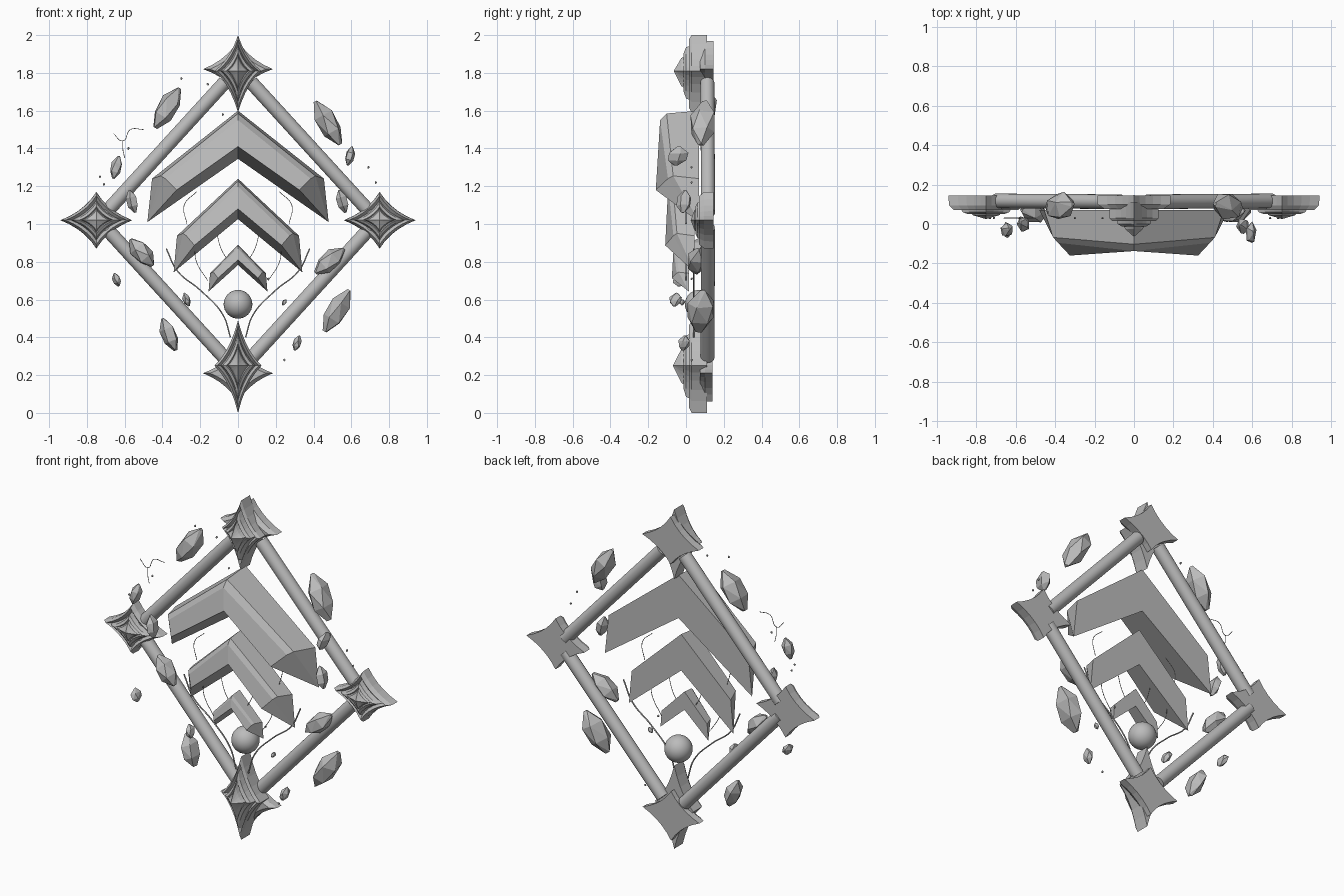
import bpy, bmesh, math, random
from mathutils import Vector

if "Cube" in bpy.data.objects:
    bpy.data.objects.remove(bpy.data.objects["Cube"])
random.seed(4)

GREY = (0.5, 0.5, 0.5, 1)
stone = bpy.data.materials.new("stone_grey")
stone.use_nodes = True
stone.diffuse_color = GREY
stone.node_tree.nodes["Principled BSDF"].inputs["Base Color"].default_value = GREY


def finish(name, bm):
    bmesh.ops.recalc_face_normals(bm, faces=bm.faces)
    mesh = bpy.data.meshes.new(name)
    bm.to_mesh(mesh)
    bm.free()
    obj = bpy.data.objects.new(name, mesh)
    bpy.context.collection.objects.link(obj)
    mesh.materials.append(stone)
    return obj


def smooth(obj):
    bpy.ops.object.select_all(action='DESELECT')
    obj.select_set(True)
    bpy.context.view_layer.objects.active = obj
    bpy.ops.object.shade_smooth_by_angle(angle=math.radians(40))


# Four-pointed concave star, lofted through tiers of (scale, y)
def star(name, cx, cz, rx, up, down, tiers, tip=None, pinch=0.33):
    pts = [(rx, 0), (0, up), (-rx, 0), (0, -down)]
    outline = []
    for i, a in enumerate(pts):
        b = pts[(i + 1) % 4]
        mid = ((a[0] + b[0]) * pinch, (a[1] + b[1]) * pinch)
        for k in range(5):
            t = k / 5
            outline.append([(1 - t) ** 2 * a[j] + 2 * t * (1 - t) * mid[j] + t * t * b[j]
                            for j in (0, 1)])
    bm = bmesh.new()
    rings = [[bm.verts.new((cx + x * s, y, cz + z * s)) for x, z in outline] for s, y in tiers]
    n = len(outline)
    bm.faces.new(rings[0])
    for r0, r1 in zip(rings, rings[1:]):
        for i in range(n):
            bm.faces.new((r0[i], r0[(i + 1) % n], r1[(i + 1) % n], r1[i]))
    if tip is None:
        bm.faces.new(rings[-1])
    else:
        apex = bm.verts.new((cx, tip, cz))
        for i in range(n):
            bm.faces.new((rings[-1][i], rings[-1][(i + 1) % n], apex))
    return finish(name, bm)


# Corner ornaments
side_tiers = [(1, 0.145), (0.99, 0.095), (0.86, 0.07), (0.7, 0.085),
              (0.62, 0.06), (0.48, 0.05), (0.42, 0.06), (0.36, 0.045)]
for side, s in (("left", 1), ("right", -1)):
    star(side + "_corner_star", s * 0.75, 1.02, 0.19, 0.15, 0.15, side_tiers, 0.025)

end_tiers = [(1, 0.11), (1, 0.03), (0.88, 0.015), (0.74, 0.04),
             (0.66, 0.0), (0.5, -0.012), (0.44, 0.0), (0.36, -0.025)]
star("top_corner_star", 0, 1.81, 0.125, 0.19, 0.22, end_tiers, -0.065)
star("top_star_wings", 0, 1.82, 0.185, 0.15, 0.13, [(1, 0.145), (1, 0.1), (0.8, 0.075)])
star("bottom_corner_star", 0, 0.25, 0.125, 0.24, 0.25, end_tiers, -0.07)
star("bottom_star_wings", 0, 0.21, 0.185, 0.14, 0.15, [(1, 0.14), (1, 0.1), (0.8, 0.075)])


# Frame tubes
def tube(name, a, b, r):
    a, b = Vector(a), Vector(b)
    bm = bmesh.new()
    bmesh.ops.create_cone(bm, cap_ends=True, segments=24, radius1=r, radius2=r, depth=(b - a).length)
    rot = (b - a).to_track_quat('Z', 'Y').to_matrix().to_4x4()
    rot.translation = (a + b) / 2
    bmesh.ops.transform(bm, matrix=rot, verts=bm.verts)
    smooth(finish(name, bm))


for side, s in (("left", 1), ("right", -1)):
    tube(side + "_upper_tube", (s * 0.07, 0.113, 1.75), (s * 0.70, 0.117, 1.06), 0.037)
    tube(side + "_lower_tube", (s * 0.07, 0.113, 0.29), (s * 0.70, 0.117, 0.98), 0.037)


# Bevelled chevrons: five-sided section at the apex, pinched section at each end
def chevron(name, top, sx, sz, back, front):
    apex = [(0, 0, 0), (0, 0.75, -0.015), (0, 0.9, -0.05), (0, 0.88, -0.19), (0, 0, -0.255)]
    end = [(0.455, 0, -0.36), (0.41, 0.6, -0.345), (0.385, 0.72, -0.36),
           (0.325, 1, -0.42), (0.48, 0, -0.59)]
    bm = bmesh.new()

    def ring(points, s):
        return [bm.verts.new((s * x * sx, back + (front - back) * y, top + z * sz))
                for x, y, z in points]
    mid = ring(apex, 1)
    for s in (1, -1):
        r = ring(end, s)
        for i in range(5):
            bm.faces.new((mid[i], mid[(i + 1) % 5], r[(i + 1) % 5], r[i]))
        # faceted arm end
        bm.faces.new((r[0], r[1], r[4]))
        bm.faces.new((r[1], r[2], r[4]))
        bm.faces.new((r[2], r[3], r[4]))
    finish(name, bm)


chevron("large_chevron", 1.6, 1.0, 1.0, 0.07, -0.16)
chevron("middle_chevron", 1.24, 0.71, 0.84, 0.045, -0.11)
chevron("small_chevron", 0.89, 0.325, 0.42, 0.015, -0.075)

# Floating orb
bm = bmesh.new()
bmesh.ops.create_uvsphere(bm, u_segments=32, v_segments=16, radius=0.076)
bmesh.ops.translate(bm, vec=(0, 0.07, 0.575), verts=bm.verts)
smooth(finish("orb", bm))


# Faceted crystal shards between two tips, hulled from jittered rings
def shard(name, a, b, y, width, depth):
    a, b = Vector((a[0], y - depth * 0.15, a[1])), Vector((b[0], y + depth * 0.15, b[1]))
    axis = b - a
    side = Vector((axis.z, 0, -axis.x)).normalized()
    bm = bmesh.new()
    for t, r in ((0.0, 0.25), (0.3, 0.95), (0.68, 1.0), (1.0, 0.2)):
        turn = random.uniform(0, 1)
        for k in range(5 if 0 < t < 1 else 3):
            ang = turn + k * math.tau / (5 if 0 < t < 1 else 3)
            bm.verts.new(a + axis * t + side * math.cos(ang) * r * width
                         + Vector((0, math.sin(ang) * r * depth, 0)))
    hull = bmesh.ops.convex_hull(bm, input=bm.verts)
    loose = [g for g in hull["geom_interior"] if isinstance(g, bmesh.types.BMVert)]
    bmesh.ops.delete(bm, geom=loose, context='VERTS')
    bmesh.ops.dissolve_limit(bm, angle_limit=math.radians(8), verts=bm.verts, edges=bm.edges)
    finish(name, bm)


shards = [
    ((-0.44, 1.51), (-0.31, 1.72), 0.09, 0.055, 0.07),
    ((0.54, 1.42), (0.41, 1.65), 0.09, 0.055, 0.07),
    ((-0.66, 1.24), (-0.63, 1.36), -0.03, 0.03, 0.035),
    ((0.58, 1.31), (0.605, 1.41), -0.045, 0.025, 0.055),
    ((0.57, 1.06), (0.535, 1.18), -0.01, 0.03, 0.04),
    ((-0.545, 1.06), (-0.575, 1.18), 0.0, 0.03, 0.04),
    ((-0.45, 0.78), (-0.57, 0.92), 0.06, 0.05, 0.055),
    ((0.41, 0.74), (0.56, 0.87), 0.06, 0.05, 0.055),
    ((-0.63, 0.67), (-0.655, 0.74), -0.03, 0.022, 0.04),
    ((0.46, 0.43), (0.59, 0.65), 0.08, 0.055, 0.075),
    ((-0.33, 0.33), (-0.40, 0.50), 0.08, 0.042, 0.06),
    ((-0.26, 0.565), (-0.285, 0.635), -0.055, 0.02, 0.035),
    ((0.235, 0.57), (0.255, 0.6), -0.02, 0.012, 0.015),
    ((0.30, 0.33), (0.325, 0.41), -0.01, 0.022, 0.032),
]
for i, spec in enumerate(shards):
    shard(f"crystal_shard_{i + 1}", *spec)

# Tiny drifting chips
chips = [(-0.16, 1.74), (-0.08, 1.58), (-0.30, 1.77), (-0.58, 1.40), (-0.73, 1.25),
         (-0.71, 1.21), (0.69, 1.30), (0.73, 1.22), (0.245, 0.28), (0.16, 0.71)]
for i, (x, z) in enumerate(chips):
    shard(f"chip_{i + 1}", (x, z - 0.007), (x, z + 0.007), 0.03, 0.006, 0.006)


# Thin wisps
def wisp(name, pts, r, y):
    curve = bpy.data.curves.new(name, 'CURVE')
    curve.dimensions = '3D'
    curve.bevel_depth = r
    curve.bevel_resolution = 1
    curve.resolution_u = 6
    sp = curve.splines.new('BEZIER')
    sp.bezier_points.add(len(pts) - 1)
    for p, (x, z) in zip(sp.bezier_points, pts):
        p.co = (x, y, z)
        p.handle_left_type = p.handle_right_type = 'AUTO'
    obj = bpy.data.objects.new(name, curve)
    bpy.context.collection.objects.link(obj)
    curve.materials.append(stone)


for side, s in (("left", 1), ("right", -1)):
    def flip(pts):
        return [(s * x, z) for x, z in pts]
    wisp(side + "_stem", flip([(0.04, 0.40), (0.08, 0.52), (0.2, 0.65), (0.32, 0.75), (0.38, 0.87)]),
         0.004, 0.04)
    wisp(side + "_outer_wisp", flip([(0.22, 1.17), (0.285, 1.1), (0.27, 1.0)]), 0.0018, 0.0)
    wisp(side + "_inner_wisp", flip([(0.11, 0.94), (0.09, 0.87), (0.05, 0.8)]), 0.0018, 0.0)
    wisp(side + "_low_wisp", flip([(0.23, 0.87), (0.22, 0.8), (0.16, 0.70)]), 0.0018, 0.0)
wisp("drifting_wisp", [(-0.66, 1.48), (-0.61, 1.44), (-0.57, 1.50), (-0.50, 1.50)], 0.0018, 0.03)
wisp("drifting_wisp_tail", [(-0.61, 1.44), (-0.61, 1.40), (-0.60, 1.35)], 0.0018, 0.03)
